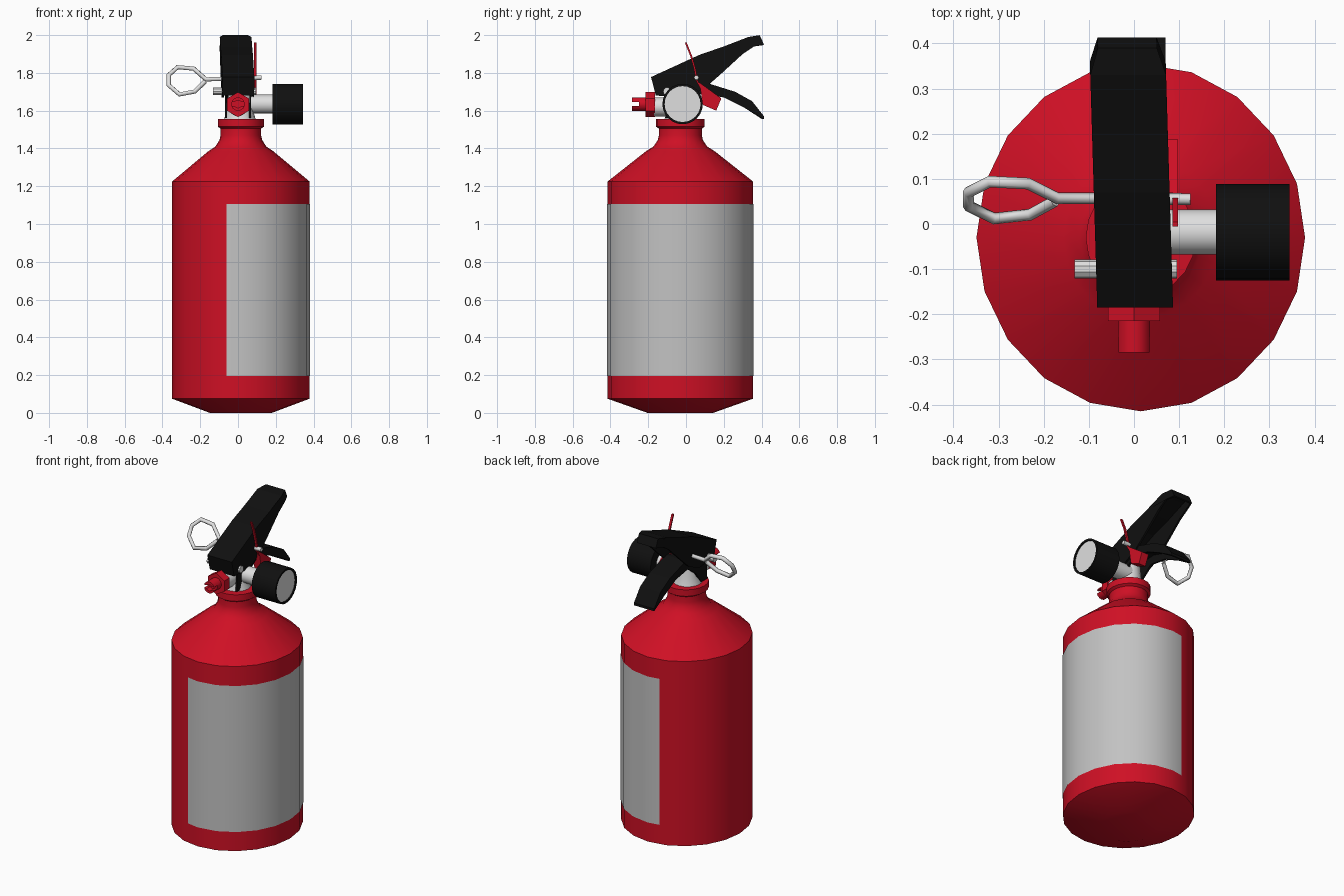
import bpy, bmesh, math

if "Cube" in bpy.data.objects:
    bpy.data.objects.remove(bpy.data.objects["Cube"])


def material(name, rgb):
    m = bpy.data.materials.new(name)
    m.diffuse_color = (*rgb, 1)
    m.use_nodes = True
    m.node_tree.nodes["Principled BSDF"].inputs["Base Color"].default_value = m.diffuse_color
    return m


RED = material("red", (0.62, 0.005, 0.018))
BLACK = material("black", (0.005, 0.005, 0.005))
SILVER = material("silver", (0.74, 0.74, 0.74))
GREY = material("label_grey", (0.54, 0.54, 0.54))


def finish(bm, name, mat, smooth=True):
    bmesh.ops.recalc_face_normals(bm, faces=bm.faces)
    me = bpy.data.meshes.new(name)
    bm.to_mesh(me)
    bm.free()
    me.materials.append(mat)
    ob = bpy.data.objects.new(name, me)
    bpy.context.collection.objects.link(ob)
    bpy.ops.object.select_all(action='DESELECT')
    ob.select_set(True)
    bpy.context.view_layer.objects.active = ob
    if smooth:
        bpy.ops.object.shade_smooth_by_angle(angle=math.radians(35))
    return ob


def lathe(name, profile, n, center, axis, mat, scale=(1, 1)):
    """Turn (radius, height) pairs around an axis through center; both ends capped."""
    bm = bmesh.new()
    rings = []
    for r, h in profile:
        ring = []
        for i in range(n):
            t = 2 * math.pi * i / n
            a, b = r * scale[0] * math.cos(t), r * scale[1] * math.sin(t)
            p = {'x': (h, a, b), 'y': (b, h, a), 'z': (a, b, h)}[axis]
            ring.append(bm.verts.new([p[k] + center[k] for k in range(3)]))
        rings.append(ring)
    for lo, hi in zip(rings, rings[1:]):
        for i in range(n):
            j = (i + 1) % n
            bm.faces.new((lo[i], lo[j], hi[j], hi[i]))
    bm.faces.new(rings[0])
    bm.faces.new(rings[-1])
    return finish(bm, name, mat)


def extrude(name, pts, x0, x1, mat, strips=None, narrow=None, shear=0):
    """Extrude a (y, z) outline across x; 'strips' limits how many edges get a wall."""
    bm = bmesh.new()
    mid, half = (x0 + x1) / 2, (x1 - x0) / 2
    sides = []
    for s in (-1, 1):
        sides.append([bm.verts.new((mid + shear * y + s * half *
                                    (0.78 if narrow and y > narrow else 1), y, z))
                      for y, z in pts])
    n = len(pts)
    for i in range(n if strips is None else strips):
        j = (i + 1) % n
        bm.faces.new((sides[0][i], sides[0][j], sides[1][j], sides[1][i]))
    for side in sides:
        bm.faces.new(side)
    ob = finish(bm, name, mat, False)
    if strips:
        mod = ob.modifiers.new("wall", 'SOLIDIFY')
        mod.thickness, mod.offset = 0.012, -1
    return ob


# Tank with shoulder, neck and collar
CX, CY, RX, RY = 0.015, -0.03, 0.364, 0.385
lathe("tank", [(0.45, 0), (1, 0.075), (1, 1.225), (0.47, 1.386), (0.37, 1.41),
               (0.31, 1.445), (0.295, 1.47), (0.295, 1.505), (0.335, 1.515),
               (0.335, 1.555)],
      20, (CX, CY, 0), 'z', RED, (RX, RY))

# Wrapped label following the facets of the tank
bm = bmesh.new()
rows = []
for a in [-102] + list(range(-90, 91, 18)) + [102]:
    k = 0.989 if abs(a) == 102 else 1
    t = math.radians(a)
    rows.append([bm.verts.new((CX + (RX * k + 0.003) * math.cos(t),
                               CY + (RY * k + 0.003) * math.sin(t), z))
                 for z in (0.195, 1.105)])
for p, q in zip(rows, rows[1:]):
    bm.faces.new((p[0], q[0], q[1], p[1]))
finish(bm, "label", GREY)

# Valve body, outlet and gauge stem
lathe("valve_body", [(0.085, 1.55), (0.07, 1.6), (0.06, 1.72)], 16, (0.01, CY, 0), 'z', SILVER)
lathe("valve_outlet", [(0.05, -0.17), (0.05, 0)], 16, (0, 0, 1.62), 'y', SILVER)
lathe("gauge_stem", [(0.05, 0), (0.05, 0.19)], 16, (0, -0.018, 1.635), 'x', SILVER)

# Pressure gauge with recessed face
lathe("gauge_case", [(0.107, 0.182), (0.107, 0.345), (0.095, 0.345), (0.095, 0.335)],
      24, (0, -0.018, 1.635), 'x', BLACK)
lathe("gauge_face", [(0.095, 0.334), (0.095, 0.338)], 24, (0, -0.018, 1.635), 'x', SILVER)

# Hexagonal nut and slotted nozzle
lathe("nozzle_nut", [(0.066, -0.215), (0.066, -0.165)], 6, (0, 0, 1.632), 'y', RED)
tip = lathe("nozzle_tip", [(0.036, -0.2), (0.036, -0.285), (0.02, -0.285), (0.02, -0.25)],
            14, (0, 0, 1.635), 'y', RED)
cutter = extrude("slot_cutter", [(-0.3, 1.625), (-0.25, 1.625), (-0.25, 1.645), (-0.3, 1.645)],
                 -0.1, 0.1, RED)
cutter.hide_render = True
cutter.hide_set(True)
cut = tip.modifiers.new("slot", 'BOOLEAN')
cut.operation, cut.object = 'DIFFERENCE', cutter

# Squeeze lever (upper) and carrying handle (lower), bent sheet channels
extrude("upper_lever",
        [(-0.16, 1.68), (-0.185, 1.778), (0.07, 1.895), (0.2, 1.94), (0.33, 1.99),
         (0.39, 2.0), (0.413, 1.95), (0.36, 1.94), (0.3, 1.9), (0.18, 1.79),
         (0.1, 1.72), (0, 1.67)],
        -0.087, 0.081, BLACK, strips=6, narrow=0.385, shear=-0.03)
extrude("lower_handle",
        [(-0.1, 1.735), (0.1, 1.75), (0.26, 1.7), (0.35, 1.65), (0.413, 1.57),
         (0.413, 1.555), (0.31, 1.615), (0.2, 1.67), (0.08, 1.69), (0.0, 1.63),
         (-0.05, 1.56), (-0.11, 1.56)],
        -0.07, 0.07, BLACK, strips=5)

# Pivot pin
lathe("pivot_pin", [(0.021, -0.132), (0.021, 0.095)], 10, (0, -0.1, 1.702), 'x', SILVER)

# Safety pin: straight wire ending in a tilted pull loop
loop = [(-0.17, 0.1), (-0.235, 0.85), (-0.32, 0.95), (-0.367, 0.4), (-0.367, -0.3),
        (-0.31, -0.95), (-0.23, -0.75), (-0.175, -0.05)]
path = [(0.125, 0.055, 1.775)] + [(x, 0.053 + 0.043 * v, 1.758 + 0.076 * v) for x, v in loop]
cu = bpy.data.curves.new("safety_pin", 'CURVE')
cu.dimensions = '3D'
cu.bevel_depth, cu.bevel_resolution, cu.use_fill_caps = 0.013, 1, True
sp = cu.splines.new('POLY')
sp.points.add(len(path) - 1)
for pt, co in zip(sp.points, path):
    pt.co = (*co, 1)
cu.materials.append(SILVER)
pin = bpy.data.objects.new("safety_pin", cu)
bpy.context.collection.objects.link(pin)
bpy.ops.object.select_all(action='DESELECT')
pin.select_set(True)
bpy.context.view_layer.objects.active = pin
bpy.ops.object.convert(target='MESH')

# Tamper seal: thin curved strap and its tag
front = [(-0.006, 1.96), (0.022, 1.89), (0.042, 1.82), (0.052, 1.76), (0.075, 1.72)]
extrude("seal_strap", front + [(y + 0.01, z) for y, z in reversed(front)], 0.085, 0.098, RED)
extrude("seal_tag", [(0.07, 1.75), (0.187, 1.665), (0.16, 1.6), (0.09, 1.63)], 0.05, 0.098, RED)
